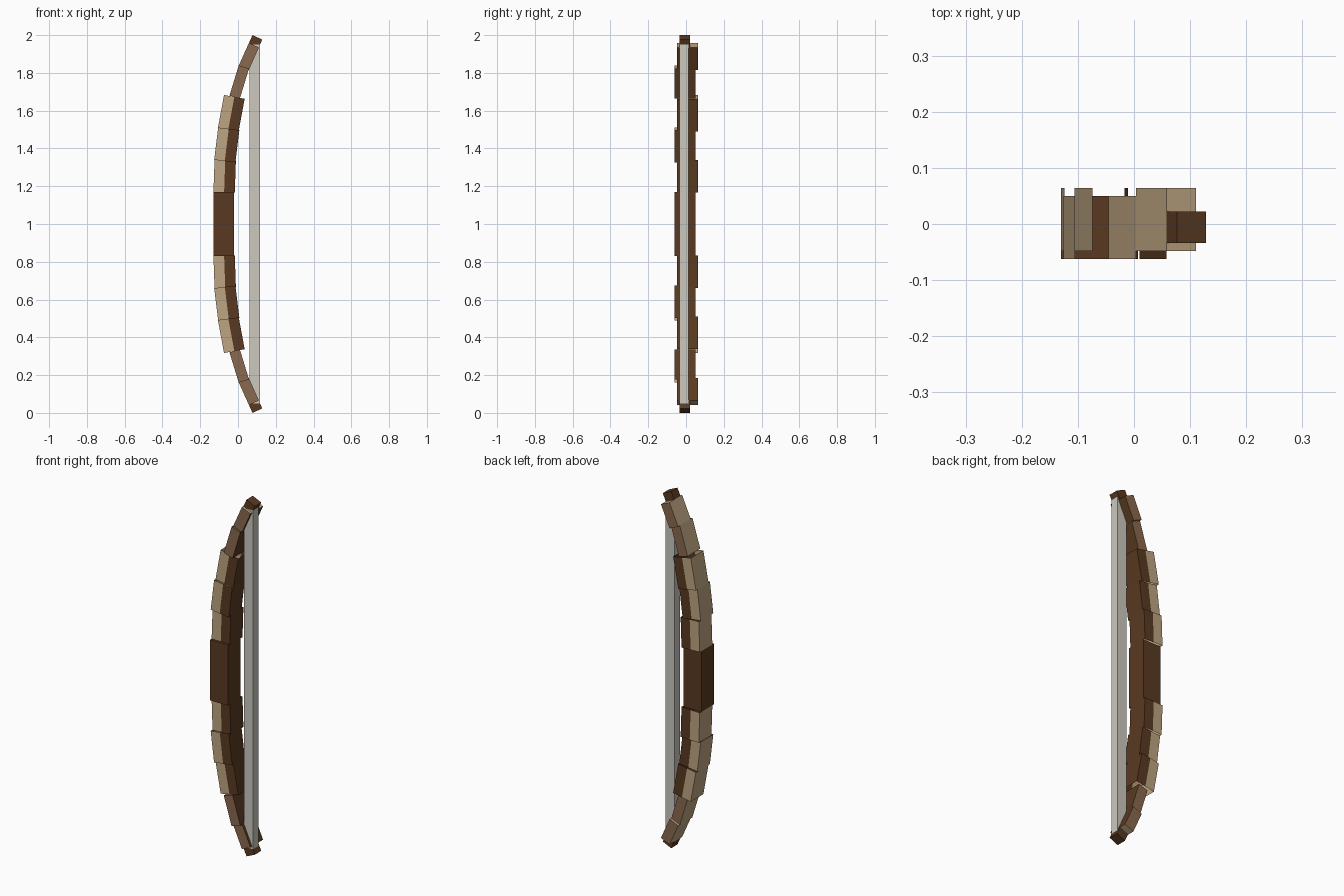
import bpy
import bmesh
from math import sin, cos, radians

cube = bpy.data.objects.get("Cube")
if cube:
    bpy.data.objects.remove(cube, do_unlink=True)


def material(name, rgb):
    """Flat colour from 0-255 sRGB values."""
    lin = [(c / 255 / 12.92) if c < 11 else ((c / 255 + 0.055) / 1.055) ** 2.4 for c in rgb]
    m = bpy.data.materials.new(name)
    m.use_nodes = True
    m.diffuse_color = (*lin, 1)
    m.node_tree.nodes["Principled BSDF"].inputs["Base Color"].default_value = (*lin, 1)
    return m


PALETTE = [
    material("pale wood", (190, 165, 130)),
    material("mid wood", (138, 106, 78)),
    material("dark wood", (90, 58, 33)),
    material("string grey", (203, 200, 190)),
]
PALE, MID, DARK, GREY = range(4)

# Colours run: front outer, front inner, inner, back inner, back outer, outer
LAMINATED = [PALE, DARK, DARK, DARK, PALE, PALE]
SLIM = [MID, MID, DARK, MID, MID, PALE]
SOLID_DARK = [DARK] * 6
SOLID_GREY = [GREY] * 6


def bar(name, start, angle, length, width, y_range, colours, cap=None, flip=False):
    """Leaning bar growing from its outer lower corner; flip mirrors it to the lower half."""
    a = radians(angle)
    y0, y1 = y_range
    ring = [(0, y0), (width / 2, y0), (width, y0), (width, y1), (width / 2, y1), (0, y1)]
    bm = bmesh.new()

    def add_ring(along):
        verts = []
        for across, y in ring:
            x = start[0] + along * sin(a) + across * cos(a)
            z = start[1] + along * cos(a) - across * sin(a)
            verts.append(bm.verts.new((x, y, 2 - z if flip else z)))
        return verts

    low, high = add_ring(0), add_ring(length)
    for i, colour in enumerate(colours):
        j = (i + 1) % 6
        bm.faces.new((low[i], low[j], high[j], high[i])).material_index = colour
    if cap is not None:
        bm.faces.new(high).material_index = cap
        bm.faces.new(low[::-1]).material_index = cap
    if flip:
        bmesh.ops.reverse_faces(bm, faces=bm.faces[:])
    mesh = bpy.data.meshes.new(name)
    bm.to_mesh(mesh)
    bm.free()
    for m in PALETTE:
        mesh.materials.append(m)
    obj = bpy.data.objects.new(name, mesh)
    bpy.context.collection.objects.link(obj)
    return obj


# Alternate limb pieces step backward and forward
FORWARD = (-0.062, 0.05)
BACKWARD = (-0.048, 0.064)

# Grip and string
bar("grip", (-0.13, 0.83), 0, 0.34, 0.11, FORWARD, SOLID_DARK, DARK)
bar("string", (0.061, 0.05), 0, 1.9, 0.056, (-0.034, 0.014), SOLID_GREY, GREY)

# Limbs, upper and mirrored lower
LIMB = [
    ("inner_limb", (-0.13, 1.17), 2, 0.17, 0.113, BACKWARD, LAMINATED, None),
    ("middle_limb", (-0.126, 1.34), 7, 0.172, 0.113, FORWARD, LAMINATED, None),
    ("outer_limb", (-0.106, 1.51), 10.5, 0.176, 0.111, BACKWARD, LAMINATED, None),
    ("slim_limb", (-0.045, 1.68), 17, 0.167, 0.057, FORWARD, SLIM, None),
    ("end_limb", (0.004, 1.838), 24, 0.132, 0.058, BACKWARD, SLIM, PALE),
    ("tip", (0.057, 1.956), 24, 0.048, 0.057, (-0.034, 0.022), SOLID_DARK, DARK),
]
for side, flip in (("upper", False), ("lower", True)):
    for name, *spec in LIMB:
        bar(f"{side}_{name}", *spec, flip=flip)
